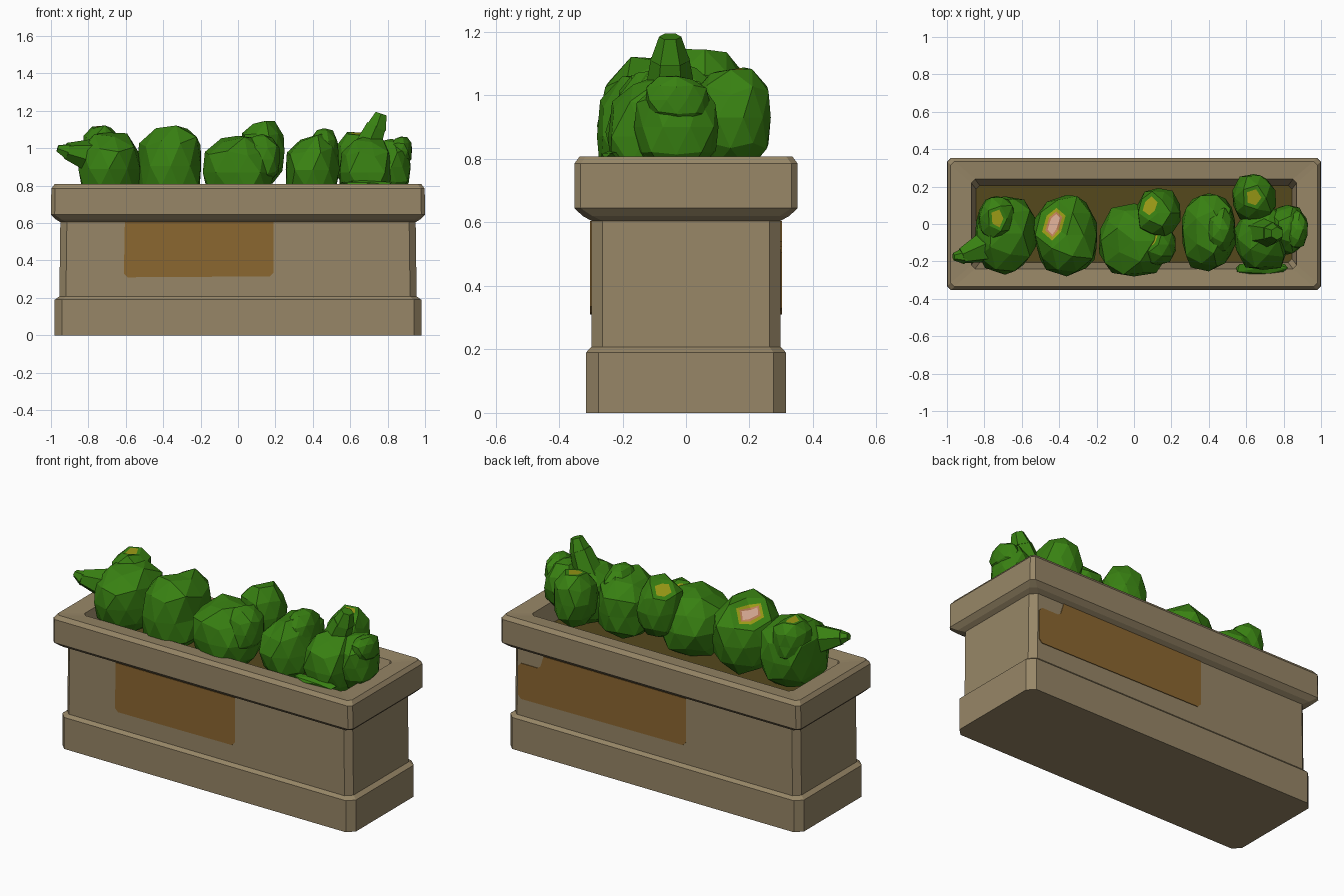
import bpy, bmesh, random
from mathutils import Vector

if "Cube" in bpy.data.objects:
    bpy.data.objects.remove(bpy.data.objects["Cube"])
random.seed(4)

def mat(name, r, g, b):
    m = bpy.data.materials.new(name)
    m.diffuse_color = (r, g, b, 1)
    m.use_nodes = True
    m.node_tree.nodes["Principled BSDF"].inputs["Base Color"].default_value = m.diffuse_color
    return m

STONE = mat("stone", .31, .24, .135)
PANEL = mat("rust_brown", .26, .135, .03)
SOIL = mat("soil", .09, .065, .012)
GREEN = mat("leaf_green", .04, .22, .006)
YELLOW = mat("yellow", .33, .33, .008)
ORANGE = mat("dusty_orange", .50, .21, .09)
PINK = mat("pale_pink", .68, .40, .29)

def finish(bm, name, *mats):
    bmesh.ops.recalc_face_normals(bm, faces=bm.faces)
    me = bpy.data.meshes.new(name)
    bm.to_mesh(me)
    bm.free()
    for m in mats:
        me.materials.append(m)
    ob = bpy.data.objects.new(name, me)
    bpy.context.collection.objects.link(ob)
    return ob

def ring(bm, hx, hy, z, c):
    """Rectangle with cut corners."""
    pts = [(hx - c, -hy), (hx, -hy + c), (hx, hy - c), (hx - c, hy),
           (-hx + c, hy), (-hx, hy - c), (-hx, -hy + c), (-hx + c, -hy)]
    return [bm.verts.new((x, y, z)) for x, y in pts]

# Planter: one stepped profile from foot, over the rim, down into the trough
profile = [(.98, .315, 0, .04), (.98, .315, .19, .04), (.955, .298, .208, .035),
           (.95, .298, .605, .035), (.975, .325, .62, .03), (1, .352, .645, .02),
           (.998, .352, .785, .02), (.98, .335, .808, .02), (.87, .24, .80, .02),
           (.84, .20, .67, .02)]
bm = bmesh.new()
rings = [ring(bm, *p) for p in profile]
for a, b in zip(rings, rings[1:]):
    for i in range(8):
        j = (i + 1) % 8
        bm.faces.new((a[i], a[j], b[j], b[i]))
bm.faces.new(rings[0])
bm.faces.new(rings[-1])
finish(bm, "planter", STONE)

# Soil filling the trough
bm = bmesh.new()
bm.faces.new(ring(bm, .845, .205, .69, .02))
ob = finish(bm, "soil", SOIL)

# Painted panels on the front and back
def panel(name, outline, y0, y1):
    bm = bmesh.new()
    f = bm.faces.new([bm.verts.new((x, y0, z)) for x, z in outline])
    new = bmesh.ops.extrude_face_region(bm, geom=[f])["geom"]
    for v in new:
        if isinstance(v, bmesh.types.BMVert):
            v.co.y = y1
    finish(bm, name, PANEL)

panel("front_panel", [(-.59, .31), (.17, .315), (.19, .335), (.19, .605),
                      (-.605, .605), (-.61, .33)], -.296, -.302)
panel("back_panel", [(.89, .31), (-.19, .32), (-.21, .34), (-.21, .605), (.74, .605),
                     (.76, .54), (.78, .525), (.89, .525), (.91, .505), (.91, .33)], .296, .302)

# Low-poly plant lumps
def lump(bm, centre, radii, slope=(0, 0), sub=2, jitter=.07):
    vs = bmesh.ops.create_icosphere(bm, subdivisions=sub, radius=1)["verts"]
    for v in vs:
        n = v.co.normalized()
        p = n / sum(abs(k) ** 2.5 for k in n) ** .4        # slightly boxy
        p *= 1 + random.uniform(-jitter, jitter)
        p = Vector(p[i] * radii[i] for i in range(3))
        if p.z > 0:                                         # tilt the crown
            p.z += (slope[0] * p.x + slope[1] * p.y) * min(1, p.z / radii[2])
        v.co = p + Vector(centre)

def stem(bm, p, q, r0, r1):
    """Tapered, faceted shoot between two points."""
    p, q = Vector(p), Vector(q)
    d = q - p
    vs = bmesh.ops.create_cone(bm, cap_ends=True, segments=6, radius1=r0,
                               radius2=r1, depth=d.length)["verts"]
    rot = Vector((0, 0, 1)).rotation_difference(d)
    for v in vs:
        v.co = rot @ v.co + (p + q) / 2

def spot(bm, at, colours):
    """Merge the faces round the nearest corner, then inset coloured rings."""
    v = min(bm.verts, key=lambda v: (v.co - Vector(at)).length)
    pos = v.co.copy()
    bmesh.ops.dissolve_verts(bm, verts=[v])
    f = min(bm.faces, key=lambda f: (f.calc_center_median() - pos).length)
    for k, c in enumerate(colours):
        mid = f.calc_center_median()
        apothem = min(((e.verts[0].co + e.verts[1].co) / 2 - mid).length for e in f.edges)
        bmesh.ops.inset_individual(bm, faces=[f], thickness=apothem * (.35 if k else .45))
        f.material_index = c

plants = {
    "plant_far_left": dict(
        lumps=[((-.69, -.05, .89), (.165, .21, .20), (0, .1)),
               ((-.73, .03, 1.0), (.10, .12, .125), (.1, 0))],
        stems=[((-.74, -.10, .95), (-.92, -.17, .985), .11, .045),
               ((-.91, -.17, .982), (-.965, -.175, 1.0), .045, .02)],
        spots=[((-.74, .06, 1.12), (1,))]),
    "plant_left": dict(
        lumps=[((-.36, -.06, .905), (.175, .215, .225), (.12, -.12))],
        stems=[], spots=[((-.40, .05, 1.12), (1, 2, 3))]),
    "plant_middle": dict(
        lumps=[((.0, -.09, .87), (.185, .195, .195), (.05, 0)),
               ((.13, .06, .98), (.115, .13, .175), (0, 0)),
               ((.13, -.11, .94), (.10, .11, .13), (0, 0))],
        stems=[], spots=[((.08, .11, 1.15), (1,)), ((.05, -.08, 1.10), (1,))]),
    "plant_right": dict(
        lumps=[((.40, -.04, .885), (.145, .21, .19), (.25, 0)),
               ((.46, -.03, .98), (.08, .12, .12), (0, 0))],
        stems=[], spots=[]),
    "plant_far_right": dict(
        lumps=[((.69, -.08, .87), (.145, .17, .19), (0, 0)),
               ((.64, .14, .93), (.115, .125, .165), (0, 0)),
               ((.82, -.03, .90), (.10, .13, .15), (.1, 0)),
               ((.87, -.03, .985), (.06, .10, .075), (.2, 0))],
        stems=[((.68, -.05, .98), (.74, -.05, 1.12), .085, .06),
               ((.74, -.05, 1.11), (.765, -.05, 1.185), .062, .035)],
        spots=[((.60, .14, 1.09), (1,))]),
}
for name, p in plants.items():
    bm = bmesh.new()
    for l in p["lumps"]:
        lump(bm, *l)
    for s in p["stems"]:
        stem(bm, *s)
    for at, colours in p["spots"]:
        spot(bm, at, colours)
    finish(bm, name, GREEN, YELLOW, ORANGE, PINK)

# Flat leaf lying on the front rim
bm = bmesh.new()
lump(bm, (.68, -.235, .81), (.15, .035, .018), (0, .2), 1)
finish(bm, "fallen_leaf", GREEN)
